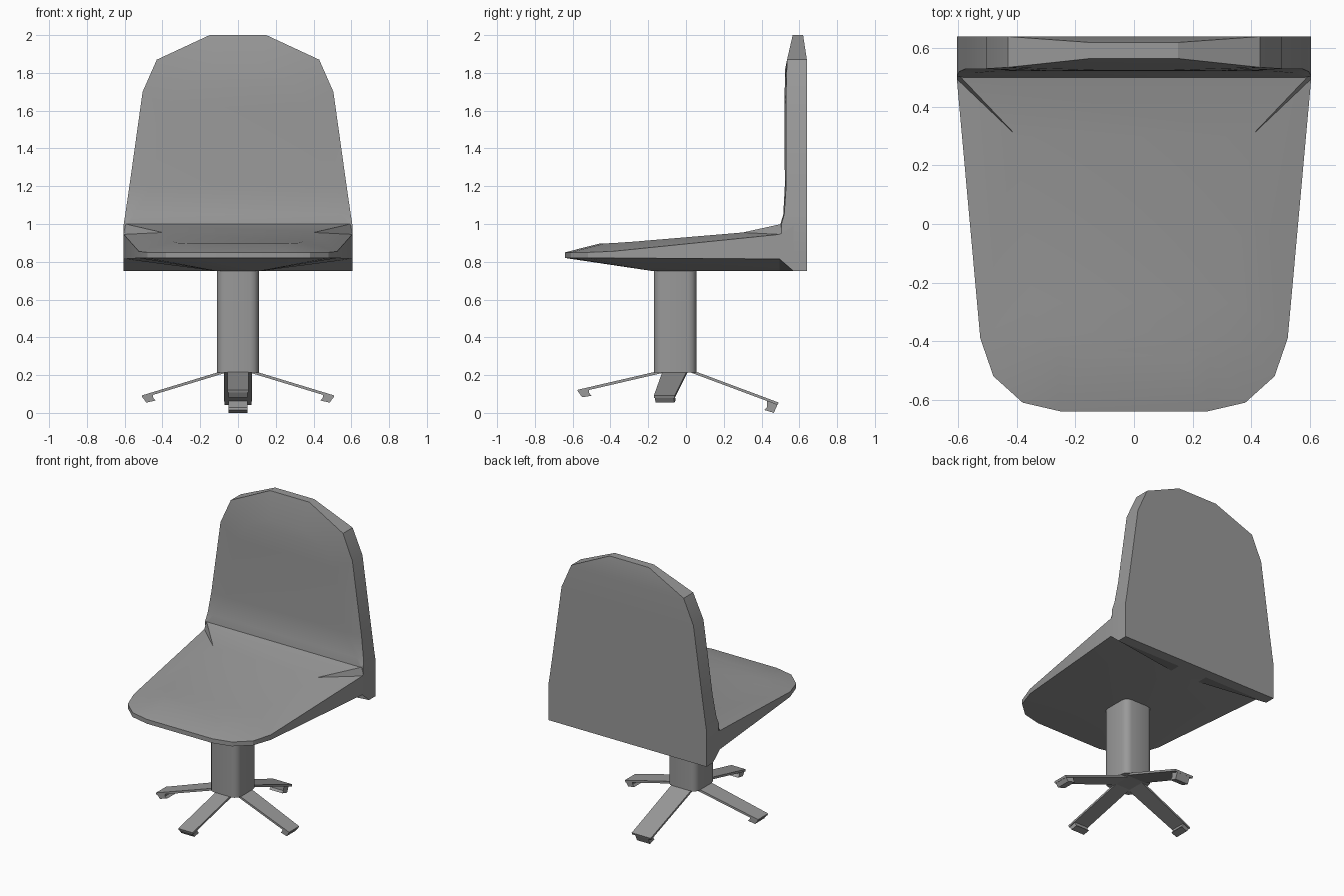
import bpy, bmesh, math
from mathutils import Vector

if "Cube" in bpy.data.objects:
    bpy.data.objects.remove(bpy.data.objects["Cube"])

grey = bpy.data.materials.new("dark_grey")
grey.diffuse_color = (0.32, 0.32, 0.32, 1)
grey.use_nodes = True
grey.node_tree.nodes["Principled BSDF"].inputs["Base Color"].default_value = grey.diffuse_color


def finish(name, bm, angle=20):
    bmesh.ops.remove_doubles(bm, verts=bm.verts, dist=0.0005)
    bmesh.ops.dissolve_degenerate(bm, edges=bm.edges, dist=0.0005)
    bmesh.ops.recalc_face_normals(bm, faces=bm.faces)
    mesh = bpy.data.meshes.new(name)
    bm.to_mesh(mesh)
    bm.free()
    mesh.materials.append(grey)
    ob = bpy.data.objects.new(name, mesh)
    bpy.context.collection.objects.link(ob)
    bpy.ops.object.select_all(action='DESELECT')
    ob.select_set(True)
    bpy.context.view_layer.objects.active = ob
    bpy.ops.object.shade_smooth_by_angle(angle=math.radians(angle))
    return ob


def mirrored_loft(name, rows):
    """Skin rows of right-half points, mirror in x and bridge the middle."""
    bm = bmesh.new()
    right = [[bm.verts.new(p) for p in r] for r in rows]
    left = [[bm.verts.new((-p[0], p[1], p[2])) for p in r] for r in rows]
    last = len(rows[0]) - 1
    for i in range(len(rows) - 1):
        for k in range(last):
            for s in (right, left):
                bm.faces.new((s[i][k], s[i][k + 1], s[i + 1][k + 1], s[i + 1][k]))
        for k in (0, last):
            bm.faces.new((right[i][k], right[i + 1][k], left[i + 1][k], left[i][k]))
    for i in (0, len(rows) - 1):
        for k in range(last):
            bm.faces.new((right[i][k], right[i][k + 1], left[i][k + 1], left[i][k]))
    return finish(name, bm)


# Seat: outline x, y, bottom z, top z, then raised cushion x, y, z
seat = [(0.25, -0.64, 0.82, 0.85, 0.17, -0.455, 0.897),
        (0.38, -0.61, 0.82, 0.85, 0.26, -0.43, 0.897),
        (0.48, -0.52, 0.82, 0.85, 0.32, -0.37, 0.90),
        (0.525, -0.39, 0.82, 0.855, 0.345, -0.27, 0.907),
        (0.605, 0.495, 0.815, 0.945, 0.40, 0.30, 0.955),
        (0.605, 0.57, 0.75, 0.99, 0.595, 0.505, 1.0)]
mirrored_loft("seat", [
    [(min(x, 0.11), max(y, -0.17), 0.75), (x, y, zb), (x, y, zt), (xi, yi, zi)]
    for x, y, zb, zt, xi, yi, zi in seat])

# Backrest: outline x, z, back y, front y, then inner panel x, y, z
back = [(0.605, 0.75, 0.64, 0.57, 0.50, 0.57, 0.75),
        (0.605, 0.815, 0.64, 0.51, 0.50, 0.51, 0.82),
        (0.605, 1.00, 0.64, 0.505, 0.58, 0.50, 1.00),
        (0.597, 1.05, 0.64, 0.52, 0.55, 0.515, 1.05),
        (0.575, 1.20, 0.64, 0.53, 0.46, 0.523, 1.20),
        (0.505, 1.70, 0.64, 0.53, 0.38, 0.522, 1.62),
        (0.43, 1.87, 0.64, 0.535, 0.29, 0.523, 1.75),
        (0.15, 2.00, 0.62, 0.565, 0.12, 0.525, 1.82)]
mirrored_loft("backrest", [
    [(x, yb, z), (x, yf, z), (xi, yi, zi)]
    for x, z, yb, yf, xi, yi, zi in back])

# Column: square post with rounded vertical edges
bm = bmesh.new()
bmesh.ops.create_cube(bm, size=1)
for v in bm.verts:
    v.co = (v.co.x * 0.22, v.co.y * 0.225 - 0.057, 0.485 + v.co.z * 0.54)
upright = [e for e in bm.edges if abs(e.verts[0].co.z - e.verts[1].co.z) > 0.1]
bmesh.ops.bevel(bm, geom=upright, offset=0.045, segments=3, profile=0.5,
                affect='EDGES')
finish("column", bm, 35)


# Legs: thin sloping strip ending in a small hooked foot
def leg(name, start, end, w0, w1, drop):
    a, b = Vector(start), Vector(end)
    run = Vector((b.x - a.x, b.y - a.y, 0))
    length = run.length
    side = Vector((0, 1, 0)) if abs(run.x) > abs(run.y) else Vector((1, 0, 0))
    slope = (b.z - a.z) / length

    def strip(bm, profile, s0, s1):
        loops = []
        for sgn in (-1, 1):
            loop = []
            for r, dz in profile:
                t = r / length
                p = a + run * t + Vector((0, 0, slope * r + dz))
                loop.append(bm.verts.new(p + side * sgn * (s0 + (s1 - s0) * t) / 2))
            loops.append(loop)
        n = len(profile)
        for i in range(n):
            j = (i + 1) % n
            bm.faces.new((loops[0][i], loops[0][j], loops[1][j], loops[1][i]))
        bm.faces.new(loops[0])
        bm.faces.new(loops[1][::-1])

    bm = bmesh.new()
    strip(bm, [(0, 0), (length, 0), (length - 0.005, -0.015), (0, -0.015)], w0, w1)
    strip(bm, [(length - 0.005, -0.012), (length - 0.025, -drop),
               (length - 0.075, -drop - 0.004), (length - 0.062, -drop + 0.014),
               (length - 0.06, -0.012)], 0.10, 0.10)
    finish(name, bm)


for name, sx in (("left_leg", -1), ("right_leg", 1)):
    leg(name, (sx * 0.05, -0.055, 0.232), (sx * 0.51, -0.115, 0.092), 0.13, 0.11, 0.045)
leg("front_leg", (0, -0.10, 0.232), (0, -0.575, 0.122), 0.11, 0.11, 0.045)
leg("back_leg", (0, 0.0, 0.238), (0, 0.49, 0.055), 0.15, 0.145, 0.064)
